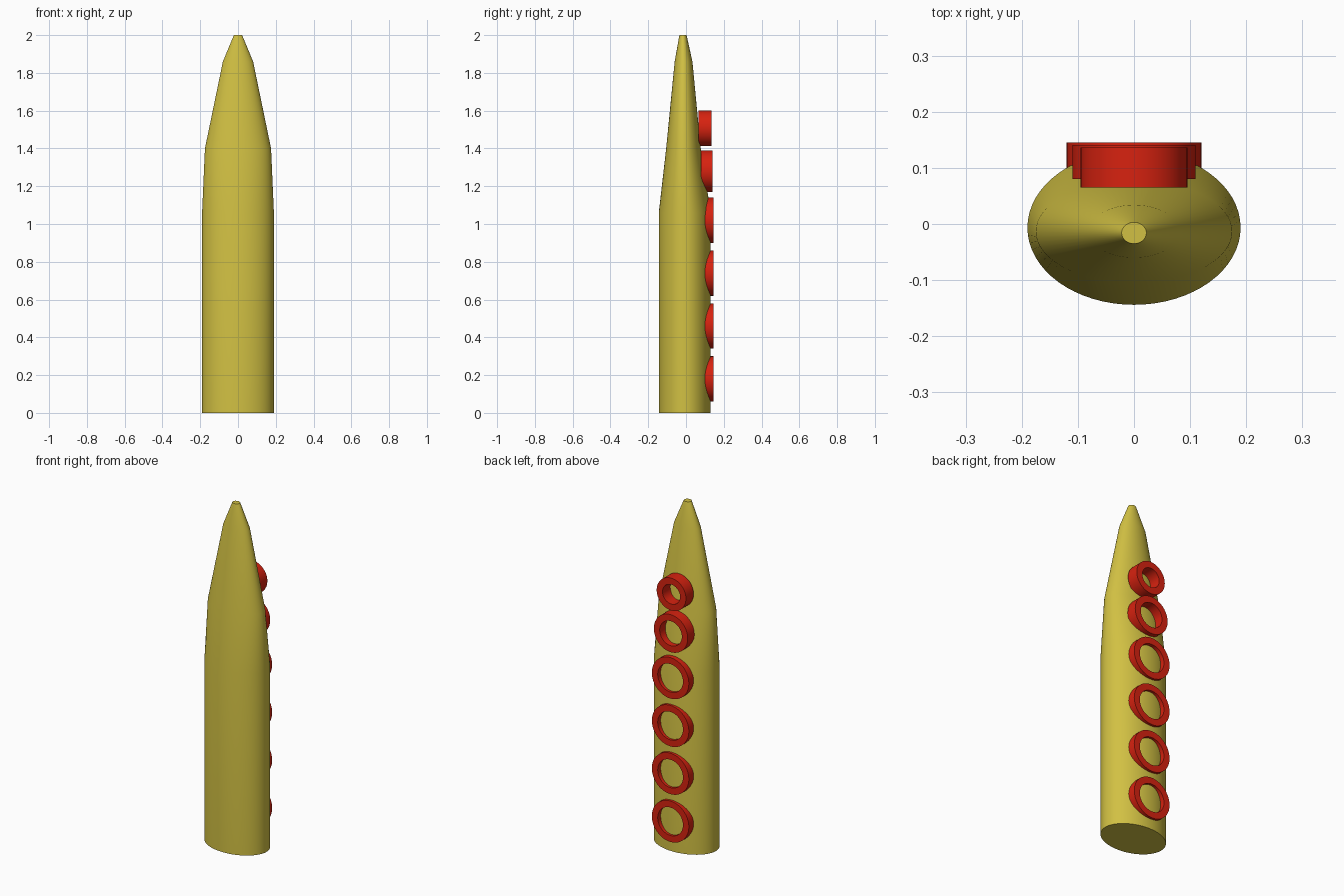
import bpy, bmesh, math

cube = bpy.data.objects.get("Cube")
if cube:
    bpy.data.objects.remove(cube, do_unlink=True)


def make_material(name, rgb):
    mat = bpy.data.materials.new(name)
    mat.use_nodes = True
    mat.diffuse_color = (*rgb, 1)
    mat.node_tree.nodes["Principled BSDF"].inputs["Base Color"].default_value = (*rgb, 1)
    return mat


yellow = make_material("mustard yellow", (0.64, 0.53, 0.056))
red = make_material("bright red", (0.68, 0.016, 0.005))


def finish(bm, name, mat):
    bmesh.ops.recalc_face_normals(bm, faces=bm.faces)
    mesh = bpy.data.meshes.new(name)
    bm.to_mesh(mesh)
    bm.free()
    mesh.materials.append(mat)
    obj = bpy.data.objects.new(name, mesh)
    bpy.context.collection.objects.link(obj)
    bpy.ops.object.select_all(action='DESELECT')
    obj.select_set(True)
    bpy.context.view_layer.objects.active = obj
    bpy.ops.object.shade_smooth_by_angle(angle=math.radians(30))
    return obj


def bridge(bm, a, b):
    for i in range(len(a)):
        j = (i + 1) % len(a)
        bm.faces.new((a[i], a[j], b[j], b[i]))


def angles(n):
    return [math.tau * i / n for i in range(n)]


# Tapered body: height, half width, front y, back y
sections = [(0, 0.19, -0.144, 0.131), (1.06, 0.19, -0.144, 0.131),
            (1.4, 0.175, -0.105, 0.078), (1.86, 0.08, -0.06, 0.034),
            (2.0, 0.022, -0.035, 0.003)]
bm = bmesh.new()
loops = []
for z, rx, front, back in sections:
    mid, ry = (front + back) / 2, (back - front) / 2
    loops.append([bm.verts.new((rx * math.cos(t), mid + ry * math.sin(t), z))
                  for t in angles(64)])
for lower, upper in zip(loops, loops[1:]):
    bridge(bm, lower, upper)
bm.faces.new(loops[0])
bm.faces.new(loops[-1])
finish(bm, "tapered_body", yellow)


# Finger rings on the back, from bottom to top: height, radius, inner y, outer y
rings = [(0.18 + 0.28 * i, 0.12, 0.08, 0.145) for i in range(4)]
rings += [(1.28, 0.11, 0.08, 0.141), (1.507, 0.095, 0.065, 0.136)]
for n, (z, r, y0, y1) in enumerate(rings, 1):
    bm = bmesh.new()
    hole = r - 0.038
    profile = [(r, y0), (r, y1), (hole, y1), (hole, y0)]
    loops = [[bm.verts.new((s * math.cos(t), y, z + s * math.sin(t)))
              for t in angles(48)] for s, y in profile]
    for i in range(4):
        bridge(bm, loops[i], loops[(i + 1) % 4])
    finish(bm, f"back_ring_{n}", red)
